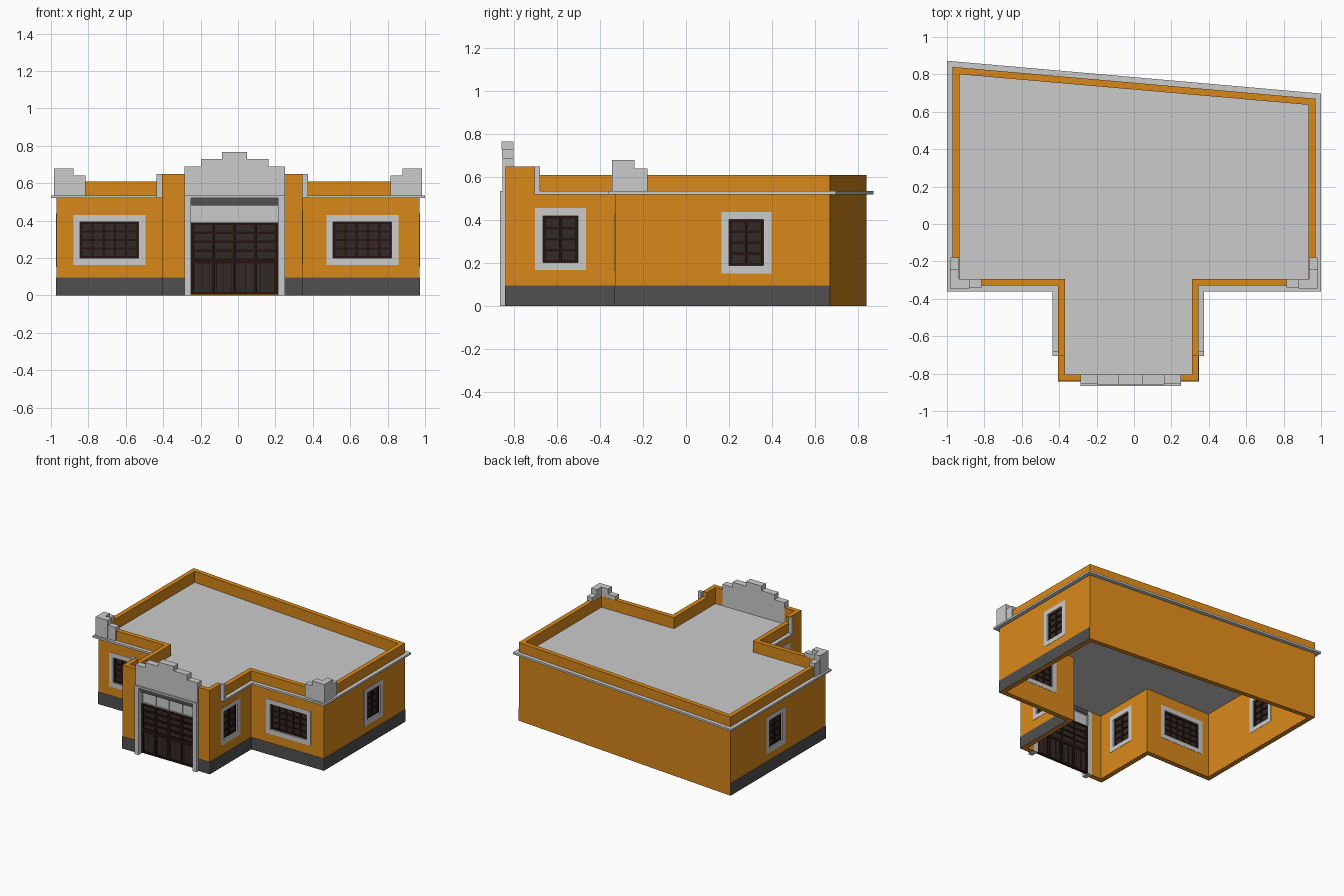
import bpy, bmesh
from mathutils import Vector

if "Cube" in bpy.data.objects:
    bpy.data.objects.remove(bpy.data.objects["Cube"])


def material(name, rgb):
    m = bpy.data.materials.new(name)
    m.diffuse_color = (*rgb, 1)
    m.use_nodes = True
    m.node_tree.nodes["Principled BSDF"].inputs["Base Color"].default_value = m.diffuse_color
    return m


ORANGE = material("orange_plaster", (0.70, 0.25, 0.01))
DARK = material("dark_grey", (0.08, 0.08, 0.08))
WOOD = material("dark_wood", (0.02, 0.007, 0.005))
PANE = material("dark_pane", (0.032, 0.024, 0.02))


def finish(name, bm, mat):
    bmesh.ops.recalc_face_normals(bm, faces=bm.faces)
    me = bpy.data.meshes.new(name)
    bm.to_mesh(me)
    bm.free()
    ob = bpy.data.objects.new(name, me)
    bpy.context.collection.objects.link(ob)
    if mat:
        me.materials.append(mat)
    return ob


def boxes(name, items, mat=None):
    """One object from boxes given as (x0, x1, y0, y1, z0, z1)."""
    bm = bmesh.new()
    for x0, x1, y0, y1, z0, z1 in items:
        vs = bmesh.ops.create_cube(bm, size=1)["verts"]
        for v in vs:
            v.co = ((x0 + x1) / 2 + v.co.x * (x1 - x0),
                    (y0 + y1) / 2 + v.co.y * (y1 - y0),
                    (z0 + z1) / 2 + v.co.z * (z1 - z0))
    return finish(name, bm, mat)


def offset(path, d, closed):
    """Mitred offset to the left of the travel direction."""
    pts, n, out = [Vector(p) for p in path], len(path), []
    for i, p in enumerate(pts):
        dirs = []
        if closed or i > 0:
            dirs.append((p - pts[i - 1]).normalized())
        if closed or i < n - 1:
            dirs.append((pts[(i + 1) % n] - p).normalized())
        norms = [Vector((-t.y, t.x)) for t in dirs]
        m = (norms[0] + norms[-1]).normalized()
        out.append(p + m * d / m.dot(norms[0]))
    return out


def strip(name, path, d, z0, z1, mat=None, closed=False):
    """Wall-like band along a path, thickened to one side."""
    bm = bmesh.new()
    a, b = path, offset(path, d, closed)
    rings = [[bm.verts.new((p[0], p[1], z)) for p, z in
              ((a[i], z0), (b[i], z0), (b[i], z1), (a[i], z1))] for i in range(len(a))]
    n = len(a)
    for i in range(n if closed else n - 1):
        r, s = rings[i], rings[(i + 1) % n]
        for k in range(4):
            bm.faces.new((r[k], r[(k + 1) % 4], s[(k + 1) % 4], s[k]))
    if not closed:
        bm.faces.new(rings[0])
        bm.faces.new(rings[-1])
    return finish(name, bm, mat)


# Footprint, clockwise from above
T = 0.036
L, R, F, P = -0.405, 0.345, -0.33, -0.84
LEFT = [(L, P), (L, F), (-0.97, F), (-0.97, 0.84)]
RIGHT = [(0.97, 0.67), (0.97, F), (R, F), (R, P)]
OUTLINE = LEFT + RIGHT
D0, D1 = -0.285, 0.25           # door surround

walls = strip("walls", OUTLINE, -T, 0, 0.61, ORANGE, True)

# Raised parapet beside the entrance crown
strip("raised_parapet_left", [(D0, P), (L, P), (L, -0.70)], -T, 0.61, 0.65, ORANGE)
strip("raised_parapet_right", [(R, -0.70), (R, P), (D1, P)], -T, 0.61, 0.65, ORANGE)

# Dark plinth on every side but the back
strip("plinth_left", [(D0, P)] + LEFT, 0.002, 0, 0.095, DARK)
strip("plinth_right", RIGHT + [(D1, P)], 0.002, 0, 0.095, DARK)

# Cornice with upturned ends
strip("cornice", [(L, -0.70)] + LEFT[1:] + RIGHT[:-1] + [(R, -0.70)], 0.03, 0.52, 0.535)
boxes("cornice_ends", [(L - 0.03, L, -0.705, -0.68, 0.52, 0.65),
                       (R, R + 0.03, -0.705, -0.68, 0.52, 0.65)])

# Roof slab
bm = bmesh.new()
face = bm.faces.new([bm.verts.new((p.x, p.y, 0.512)) for p in offset(OUTLINE, -T, True)])
ext = bmesh.ops.extrude_face_region(bm, geom=[face])["geom"]
bmesh.ops.translate(bm, vec=(0, 0, 0.012),
                    verts=[g for g in ext if isinstance(g, bmesh.types.BMVert)])
finish("roof", bm, None)

# Stepped corner ornaments
for side, s in (("left", -1), ("right", 1)):
    items = [(0.815, 0.88, -0.34, -0.295, 0.525, 0.64),
             (0.88, 0.985, -0.345, -0.295, 0.525, 0.68),
             (0.935, 0.985, -0.295, -0.24, 0.525, 0.68),
             (0.935, 0.98, -0.24, -0.18, 0.525, 0.64)]
    boxes("corner_ornament_" + side,
          [(*sorted((s * b[0], s * b[1])), *b[2:]) for b in items])


def mapper(axis, plane, out):
    """Box placed by (along wall, depth inward, height)."""
    def place(u0, u1, d0, d1, z0, z1):
        a, b = sorted((plane - out * d0, plane - out * d1))
        return (u0, u1, a, b, z0, z1) if axis == "y" else (a, b, u0, u1, z0, z1)
    return place


def grid(place, u0, u1, z0, z1, cols, rows, w, d0, d1):
    """Crossing bars, including the border."""
    bars = []
    for i in range(cols + 1):
        u = u0 + w / 2 + (u1 - u0 - w) * i / cols
        bars.append(place(u - w / 2, u + w / 2, d0, d1, z0, z1))
    for j in range(rows + 1):
        z = z0 + w / 2 + (z1 - z0 - w) * j / rows
        bars.append(place(u0, u1, d0 + 0.001, d1 - 0.001, z - w / 2, z + w / 2))
    return bars


cuts = []


def window(name, place, u0, u1, z0, z1, cols, rows):
    b = 0.036
    cuts.append(place(u0, u1, -0.05, T + 0.05, z0, z1))
    a, c, e, f = u0 + b, u1 - b, z0 + b, z1 - b
    boxes(name + "_surround", [place(u0, a, -0.002, T + 0.002, z0, z1),
                               place(c, u1, -0.002, T + 0.002, z0, z1),
                               place(a, c, -0.002, T + 0.002, z0, e),
                               place(a, c, -0.002, T + 0.002, f, z1)])
    boxes(name + "_panes", [place(a, c, 0.017, 0.021, e, f)], PANE)
    boxes(name + "_bars", grid(place, a, c, e, f, cols, rows, 0.012, 0.01, 0.028), WOOD)


front = mapper("y", F, -1)
window("front_window_left", front, -0.88, -0.495, 0.163, 0.43, 5, 4)
window("front_window_right", front, 0.473, 0.858, 0.163, 0.43, 5, 4)
for side, s, main, porch in (("left", -1, -0.97, L), ("right", 1, 0.97, R)):
    window("side_window_" + side, mapper("x", main, s), 0.165, 0.397, 0.152, 0.438, 2, 4)
    window("porch_window_" + side, mapper("x", porch, s), -0.703, -0.466, 0.167, 0.456, 2, 4)

# Cut the window and door openings
cuts.append((D0, D1, P - 0.05, P + T + 0.05, -0.1, 0.8))
cutter = boxes("opening_cutter", cuts)
cutter.hide_render = True
mod = walls.modifiers.new("openings", "BOOLEAN")
mod.operation, mod.solver, mod.object = "DIFFERENCE", "EXACT", cutter
bpy.context.view_layer.objects.active = walls
bpy.ops.object.modifier_apply(modifier=mod.name)
bpy.data.objects.remove(cutter)

# Entrance surround and stepped crown
a, c, back = D0 + 0.035, D1 - 0.035, P + T
boxes("door_surround", [(D0, a, -0.867, back, 0, 0.535),
                        (c, D1, -0.867, back, 0, 0.535),
                        (a, c, -0.867, back, 0.52, 0.535)])
boxes("entrance_crown", [(D0, D1, -0.855, back, 0.535, 0.69),
                         (-0.198, 0.163, -0.857, back, 0.69, 0.73),
                         (-0.085, 0.048, -0.859, back, 0.73, 0.766)])

# Door lintel, transom and folding door
porch = mapper("y", P, -1)
boxes("door_lintel", [porch(a, c, 0.0, T, 0.48, 0.52)], DARK)
boxes("transom", [porch(a, c, 0.020, 0.026, 0.39, 0.48)])
boxes("transom_bars", grid(porch, a, c, 0.39, 0.48, 4, 1, 0.006, 0.014, 0.03))
boxes("door_panes", [porch(a, c, 0.019, 0.025, 0.005, 0.39)], PANE)
boxes("door_bars", grid(porch, a, c, 0.185, 0.39, 4, 4, 0.014, 0.01, 0.032)
      + grid(porch, a, c, 0.005, 0.185, 4, 1, 0.014, 0.01, 0.032), WOOD)
boxes("door_planks", [porch(u - 0.002, u + 0.002, 0.016, 0.028, 0.015, 0.18)
                      for u in [a + (c - a) * (i + 0.5) / 12 for i in range(12)]], WOOD)
